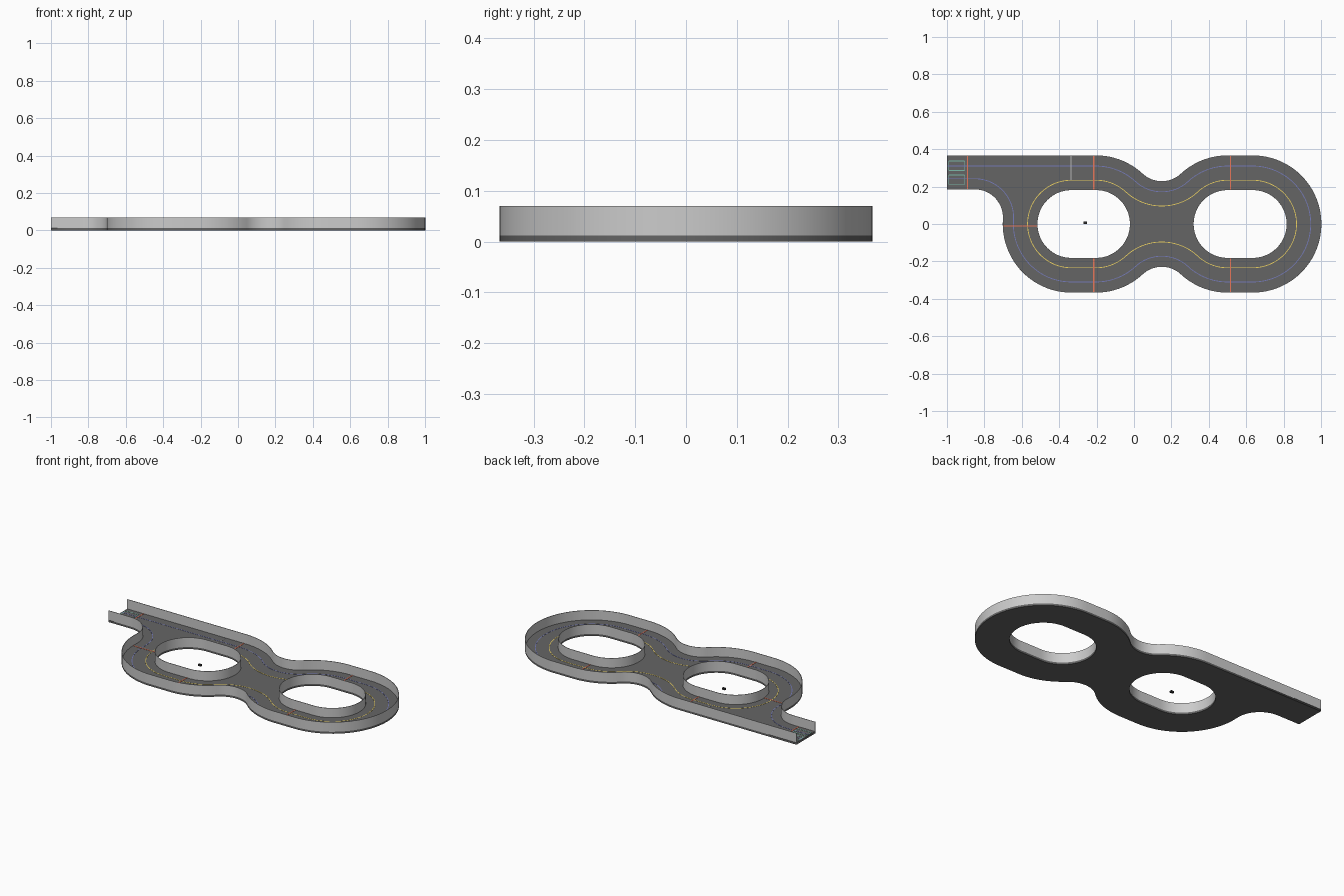
import bpy, bmesh, math
from math import sin, cos, radians, degrees, atan2, sqrt

if "Cube" in bpy.data.objects:
    bpy.data.objects.remove(bpy.data.objects["Cube"])

FLOOR, TOP, WALL = 0.012, 0.07, 0.003
R, FILLET, HOLE = 0.367, 0.15, 0.181          # outer radius, fillet radius, hole radius
LEFT, RIGHT = (-0.335, -0.203), (0.5, 0.635)  # arc centres of the two loops
PIT_Y = 0.185                                 # lower edge of the entry lane
WAIST_X = (LEFT[1] + RIGHT[0]) / 2
WAIST_Y = sqrt((R + FILLET) ** 2 - (RIGHT[0] - WAIST_X) ** 2)
WAIST_A = degrees(atan2(WAIST_Y, RIGHT[0] - WAIST_X))


def material(name, *rgb):
    m = bpy.data.materials.new(name)
    m.diffuse_color = (*rgb, 1)
    m.use_nodes = True
    m.node_tree.nodes["Principled BSDF"].inputs["Base Color"].default_value = m.diffuse_color
    return m


ASPHALT = material("asphalt", 0.13, 0.13, 0.13)
YELLOW = material("yellow", 0.85, 0.65, 0.12)
BLUE = material("blue", 0.18, 0.2, 0.5)
RED = material("red", 0.8, 0.18, 0.1)
GREEN = material("green", 0.2, 0.5, 0.4)
PALE = material("pale", 0.5, 0.5, 0.5)
DARK = material("dark", 0.03, 0.03, 0.03)


def arc(cx, cy, r, a0, a1):
    n = max(2, round(abs(a1 - a0) / 4))
    angles = [radians(a0 + (a1 - a0) * i / n) for i in range(n + 1)]
    return [(cx + r * cos(a), cy + r * sin(a)) for a in angles]


def stadium(ends, r):
    return arc(ends[1], 0, r, -90, 90) + arc(ends[0], 0, r, 90, 270)


def circuit(d, closed=False):
    """Outer track edge moved inwards by d, either with the entry lane or as a closed loop."""
    big, small, w = R - d, FILLET + d, WAIST_A
    if closed:
        start, end = arc(LEFT[0], 0, big, 90, 270), []
    else:
        py = PIT_Y - FILLET
        px = LEFT[0] - sqrt((R + FILLET) ** 2 - py ** 2)
        a = degrees(atan2(-py, LEFT[0] - px))
        start = [(-1, PIT_Y + d)] + arc(px, py, small, 90, a)
        start += arc(LEFT[0], 0, big, 180 + a, 270)
        end = [(-1, big)]
    return (start + arc(LEFT[1], 0, big, 270, 360 - w)
            + arc(WAIST_X, -WAIST_Y, small, 180 - w, w)
            + arc(RIGHT[0], 0, big, 180 + w, 270)
            + arc(RIGHT[1], 0, big, -90, 90)
            + arc(RIGHT[0], 0, big, 90, 180 - w)
            + arc(WAIST_X, WAIST_Y, small, -w, w - 180)
            + arc(LEFT[1], 0, big, w, 90) + end)


def ribbon(name, a, b, z0, z1, closed=False, mat=None):
    """Solid strip between two matching paths."""
    bm = bmesh.new()
    rings = [[bm.verts.new(v) for v in ((*p, z0), (*q, z0), (*q, z1), (*p, z1))]
             for p, q in zip(a, b)]
    pairs = list(zip(rings, rings[1:] + rings[:1]))
    for s, t in pairs if closed else pairs[:-1]:
        for k in range(4):
            j = (k + 1) % 4
            bm.faces.new((s[k], s[j], t[j], t[k]))
    if not closed:
        bm.faces.new(rings[0])
        bm.faces.new(rings[-1])
    bmesh.ops.remove_doubles(bm, verts=bm.verts, dist=1e-6)
    bmesh.ops.recalc_face_normals(bm, faces=bm.faces)
    me = bpy.data.meshes.new(name)
    bm.to_mesh(me)
    bm.free()
    me.shade_smooth()
    me.set_sharp_from_angle(angle=radians(30))
    if mat:
        me.materials.append(mat)
    ob = bpy.data.objects.new(name, me)
    bpy.context.collection.objects.link(ob)
    return ob


def box(name, x0, x1, y0, y1, z0, z1, mat):
    return ribbon(name, [(x0, y0), (x1, y0)], [(x0, y1), (x1, y1)], z0, z1, mat=mat)


# Floor slab with two through holes
curve = bpy.data.curves.new("floor", "CURVE")
curve.dimensions, curve.fill_mode, curve.extrude = "2D", "BOTH", FLOOR / 2
for pts in (circuit(0), stadium(LEFT, HOLE), stadium(RIGHT, HOLE)):
    pts = [p for i, p in enumerate(pts) if math.dist(p, pts[i - 1]) > 1e-5]
    sp = curve.splines.new("POLY")
    sp.points.add(len(pts) - 1)
    for v, p in zip(sp.points, pts):
        v.co = (*p, 0, 1)
    sp.use_cyclic_u = True
floor = bpy.data.objects.new("floor", curve)
floor.location.z = FLOOR / 2
curve.materials.append(ASPHALT)
bpy.context.collection.objects.link(floor)
bpy.context.view_layer.objects.active = floor
floor.select_set(True)
bpy.ops.object.convert(target="MESH")

# Thin walls: outer edge (open at the entry) and both holes
ribbon("outer_wall", circuit(0), circuit(WALL), FLOOR, TOP)
for side, ends in (("left", LEFT), ("right", RIGHT)):
    ribbon(side + "_inner_wall", stadium(ends, HOLE), stadium(ends, HOLE + WALL),
           FLOOR, TOP, closed=True)

# Painted lane lines
Z0, Z1, H = FLOOR, FLOOR + 0.0008, 0.002
ribbon("blue_lane_line", circuit(0.057 - H), circuit(0.057 + H), Z0, Z1, mat=BLUE)
ribbon("yellow_lane_line", circuit(0.133 - H, True), circuit(0.133 + H, True),
       Z0, Z1, closed=True, mat=YELLOW)

# Red cross lines
for i, (x, y0, y1) in enumerate(((-0.89, PIT_Y, R), (-0.215, HOLE, R), (-0.215, -R, -HOLE),
                                 (0.515, HOLE, R), (0.515, -R, -HOLE))):
    box(f"cross_line_{i}", x - 0.003, x + 0.003, y0 + WALL, y1 - WALL, Z0, Z1 + 0.0004, RED)
box("cross_line_west", -0.699, -0.519, -0.013, -0.007, Z0, Z1 + 0.0004, RED)
box("merge_line", -0.339, -0.335, 0.236, R - WALL, Z0, Z1 + 0.0004, PALE)

# Green start boxes in the entry lane
for i, (y0, y1) in enumerate(((0.212, 0.262), (0.286, 0.337))):
    for j, y in enumerate((y0, y1)):
        box(f"start_box_{i}_side_{j}", -0.99, -0.905, y - H, y + H, Z0, Z1, GREEN)
    for j, x in enumerate((-0.99, -0.905)):
        box(f"start_box_{i}_end_{j}", x - H, x + H, y0, y1, Z0, Z1, GREEN)

# Tiny loose block in the left hole
box("small_block", -0.27, -0.25, 0.0, 0.013, 0, 0.01, DARK)
